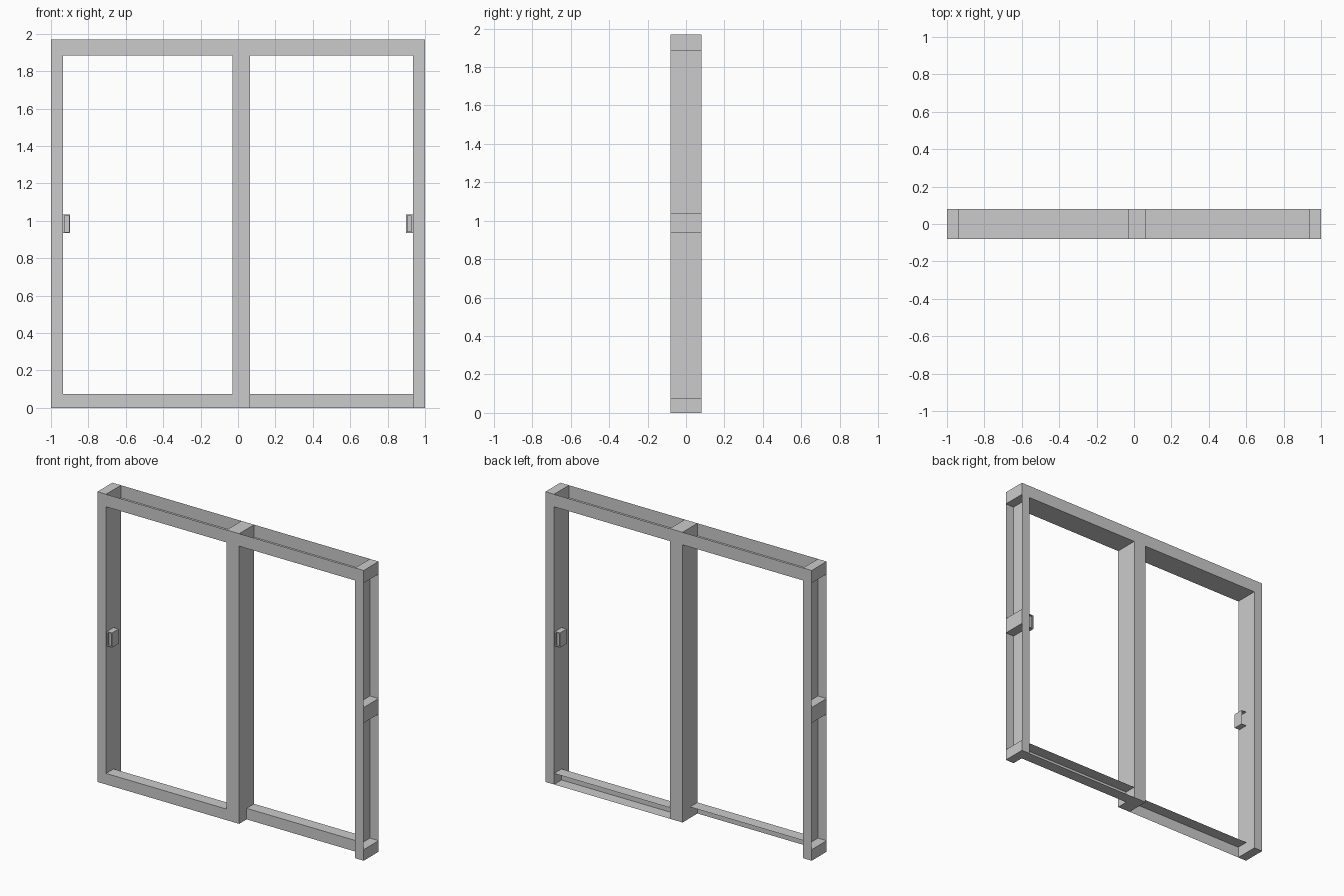
import bpy, bmesh
from math import pi
from mathutils import Matrix

if "Cube" in bpy.data.objects:
    bpy.data.objects.remove(bpy.data.objects["Cube"])

H, D = 1.97, 0.08          # overall height, half depth
XI, PL, PR = 0.935, -0.03, 0.065   # stile inner edge, post left and right
ZB, ZT = 0.075, 1.885      # top of the sill, underside of the head


def finish(name, bm):
    me = bpy.data.meshes.new(name)
    bm.to_mesh(me)
    bm.free()
    ob = bpy.data.objects.new(name, me)
    bpy.context.collection.objects.link(ob)
    return ob


def panel_box(bm, x, y, z, omit=()):
    """Box from ranges; omit lists open sides such as '+x' or '-z'."""
    geo = bmesh.ops.create_cube(bm, size=1)
    verts = geo["verts"]
    for v in verts:
        for i, r in enumerate((x, y, z)):
            v.co[i] = r[1] if v.co[i] > 0 else r[0]
    faces = {f for v in verts for f in v.link_faces}
    bm.normal_update()
    drop = []
    for side in omit:
        axis, s = "xyz".index(side[1]), 1 if side[0] == "+" else -1
        drop += [f for f in faces if f.normal[axis] * s > 0.9]
    if drop:
        bmesh.ops.delete(bm, geom=drop, context="FACES")


def part(name, x, y, z, omit=()):
    bm = bmesh.new()
    panel_box(bm, x, y, z, omit)
    return finish(name, bm)


FULL = (-D, D)

# side stiles: closed blocks joined by channels open to the outside
for name, xr, outer in (("left", (-1, -XI), "-x"), ("right", (XI, 1), "+x")):
    bm = bmesh.new()
    for z in ((0, ZB), (0.935, 1.04), (ZT, H)):
        panel_box(bm, xr, FULL, z)
    for z in ((ZB, 0.935), (1.04, ZT)):
        panel_box(bm, xr, FULL, z, (outer, "+z", "-z"))
    finish(name + "_stile", bm)

# centre post
part("centre_post", (PL, PR), FULL, (0, H))

# head rails: channels open at the top
part("left_head_rail", (-XI, PL), FULL, (ZT, H), ("+z", "+x", "-x"))
part("right_head_rail", (PR, XI), FULL, (ZT, H), ("+z", "+x", "-x"))

# sill rails: half depth, left one at the front, right one at the back
part("left_sill_rail", (-XI, PL), (-D, 0), (0, ZB), ("+y", "-z", "+x", "-x"))
part("right_sill_rail", (PR, XI), (0, D), (0, ZB), ("+y", "+x", "-x"))

# pull handles: shells with a recessed face, one the half turn of the other
for name, turn in (("left_handle", 0), ("right_handle", pi)):
    bm = bmesh.new()
    panel_box(bm, (-XI, -0.897), (-0.07, 0.0), (0.935, 1.035), ("+y", "-x"))
    bm.normal_update()
    front = [f for f in bm.faces if f.normal.y < -0.9]
    bmesh.ops.inset_region(bm, faces=front, thickness=0.009, depth=0,
                           use_boundary=True)
    bmesh.ops.translate(bm, verts=front[0].verts, vec=(0, 0, 0))
    ext = bmesh.ops.extrude_discrete_faces(bm, faces=front)["faces"]
    bmesh.ops.translate(bm, verts=list({v for f in ext for v in f.verts}),
                        vec=(0, 0.01, 0))
    bmesh.ops.transform(bm, matrix=Matrix.Rotation(turn, 4, "Z"), verts=bm.verts)
    finish(name, bm)
